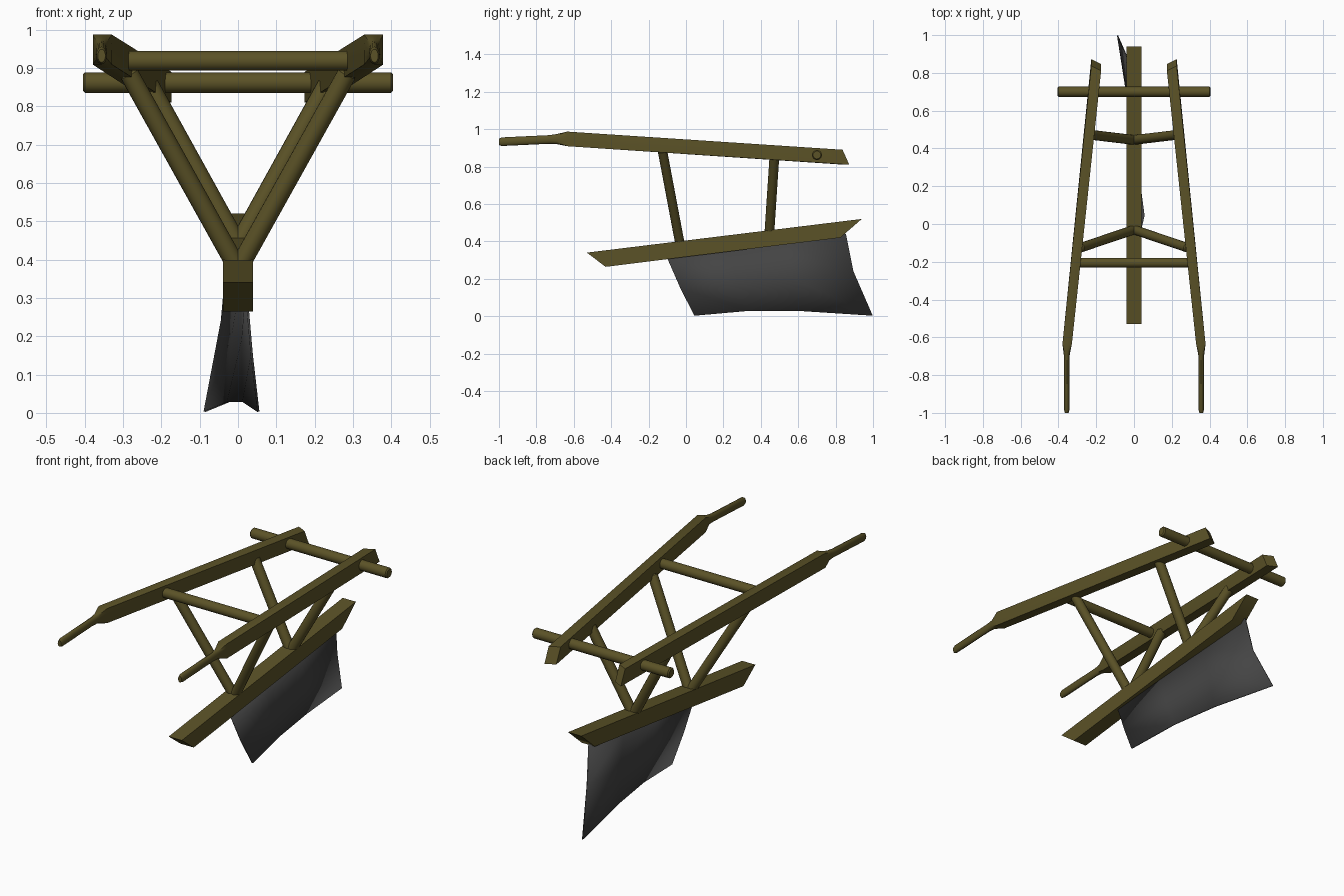
import bpy, bmesh, math
from mathutils import Vector

if "Cube" in bpy.data.objects:
    bpy.data.objects.remove(bpy.data.objects["Cube"])


def material(name, rgb):
    m = bpy.data.materials.new(name)
    m.diffuse_color = (*rgb, 1)
    m.use_nodes = True
    m.node_tree.nodes["Principled BSDF"].inputs["Base Color"].default_value = m.diffuse_color
    return m


wood = material("olive_wood", (0.105, 0.085, 0.02))
iron = material("dark_iron", (0.058, 0.058, 0.058))


def finish(bm, name, mat, angle=35):
    bmesh.ops.recalc_face_normals(bm, faces=bm.faces)
    me = bpy.data.meshes.new(name)
    bm.to_mesh(me)
    bm.free()
    me.materials.append(mat)
    ob = bpy.data.objects.new(name, me)
    bpy.context.collection.objects.link(ob)
    bpy.ops.object.select_all(action='DESELECT')
    ob.select_set(True)
    bpy.context.view_layer.objects.active = ob
    bpy.ops.object.shade_smooth_by_angle(angle=math.radians(angle))
    return ob


def loft(rings, name, mat):
    """Skin a list of equal-sized point rings and cap both ends."""
    bm = bmesh.new()
    vs = [[bm.verts.new(p) for p in r] for r in rings]
    n = len(vs[0])
    for a, b in zip(vs, vs[1:]):
        for i in range(n):
            j = (i + 1) % n
            bm.faces.new((a[i], a[j], b[j], b[i]))
    bm.faces.new(vs[0])
    bm.faces.new(vs[-1])
    return finish(bm, name, mat)


def rod(name, a, b, r, inset=0.006):
    """Round pole from a to b with slightly chamfered ends."""
    a, b = Vector(a), Vector(b)
    d = (b - a).normalized()
    u = d.orthogonal().normalized()
    v = d.cross(u)
    rings = []
    for c, rad in ((a, r - inset), (a + d * inset, r), (b - d * inset, r), (b, r - inset)):
        rings.append([c + rad * (u * math.cos(t) + v * math.sin(t))
                      for t in (math.tau * i / 16 for i in range(16))])
    return loft(rings, name, wood)


def section(s, x, y, z, hx, hz, square, sx=0, sz=0):
    """Square or elliptical ring across y; sx, sz slant its plane."""
    pts = []
    for i in range(16):
        t = math.tau * i / 16
        c, q = math.cos(t), math.sin(t)
        if square:
            k = max(abs(c), abs(q))
            c, q = c / k, q / k
        pts.append((s * (x + c * hx), y + c * hx * sx + q * hz * sz, z + q * hz))
    return pts


# Main beam with slanted ends
side = [(-0.53, 0.34), (0.94, 0.52), (0.825, 0.42), (-0.43, 0.264)]
loft([[(x, y, z) for y, z in side] for x in (-0.039, 0.039)], "main_beam", wood)

# Mirrored handles and struts
for s, tag in ((-1, "left"), (1, "right")):
    loft([
        section(s, 0.200, 0.842, 0.85, 0.026, 0.04, True, 0.5, -0.45),
        section(s, 0.354, -0.636, 0.948, 0.025, 0.039, True),
        section(s, 0.356, -0.69, 0.947, 0.016, 0.027, False),
        section(s, 0.356, -0.73, 0.945, 0.014, 0.023, False),
        section(s, 0.356, -0.985, 0.933, 0.014, 0.023, False),
        section(s, 0.356, -1.0, 0.932, 0.010, 0.017, False),
    ], f"handle_{tag}", wood)
    rod(f"rear_strut_{tag}", (0, -0.03, 0.375), (s * 0.287, -0.127, 0.89), 0.025)
    rod(f"front_strut_{tag}", (0, 0.445, 0.435), (s * 0.235, 0.473, 0.86), 0.026)

# Cross bars
rod("front_cross_bar", (-0.405, 0.70, 0.862), (0.405, 0.70, 0.862), 0.027)
rod("rear_cross_bar", (-0.295, -0.205, 0.919), (0.295, -0.205, 0.919), 0.026)

# Twisted iron blade: rows from top to bottom, rear to front
rows = [
    [(0.022, -0.10, 0.31), (0.010, 0.22, 0.35), (-0.008, 0.54, 0.39), (-0.024, 0.855, 0.44)],
    [(0.036, -0.03, 0.15), (0.012, 0.27, 0.19), (-0.014, 0.58, 0.20), (-0.042, 0.895, 0.24)],
    [(0.053, 0.045, 0.003), (0.014, 0.34, 0.029), (-0.026, 0.61, 0.028), (-0.087, 0.998, 0.003)],
]
bm = bmesh.new()
grid = [[bm.verts.new(p) for p in r] for r in rows]
for a, b in zip(grid, grid[1:]):
    for i in range(3):
        bm.faces.new((a[i], a[i + 1], b[i + 1], b[i]))
blade = finish(bm, "plough_blade", iron)
mod = blade.modifiers.new("thickness", 'SOLIDIFY')
mod.thickness = 0.006
mod.offset = 0
